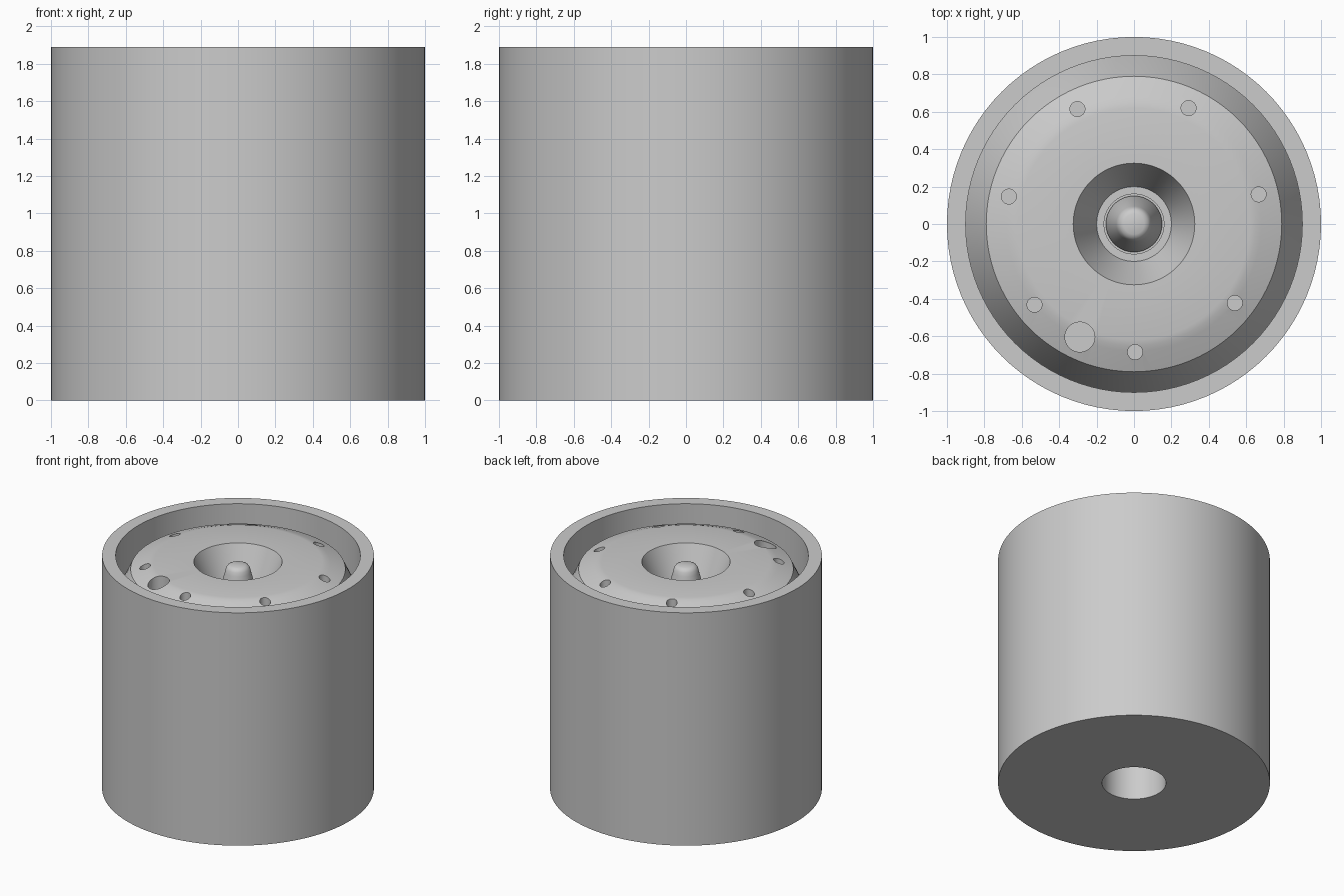
import bpy, bmesh, math
from mathutils import Matrix, Vector

cube = bpy.data.objects.get("Cube")
if cube:
    bpy.data.objects.remove(cube, do_unlink=True)

grey = bpy.data.materials.new("plain grey")
grey.use_nodes = True
colour = (0.6, 0.6, 0.6, 1)
grey.diffuse_color = colour
grey.node_tree.nodes["Principled BSDF"].inputs["Base Color"].default_value = colour

SEGMENTS = 96


def add_object(name, bm):
    bmesh.ops.recalc_face_normals(bm, faces=bm.faces)
    mesh = bpy.data.meshes.new(name)
    bm.to_mesh(mesh)
    bm.free()
    mesh.materials.append(grey)
    obj = bpy.data.objects.new(name, mesh)
    bpy.context.collection.objects.link(obj)
    return obj


def lathe(name, profile):
    """Spin a closed (radius, height) outline around z."""
    bm = bmesh.new()
    verts = [bm.verts.new((r, 0, z)) for r, z in profile]
    edges = [bm.edges.new((v, verts[i - 1])) for i, v in enumerate(verts)]
    bmesh.ops.spin(bm, geom=verts + edges, cent=(0, 0, 0), axis=(0, 0, 1),
                   angle=math.tau, steps=SEGMENTS, use_merge=True)
    bmesh.ops.remove_doubles(bm, verts=bm.verts, dist=1e-4)
    return add_object(name, bm)


def smooth(obj):
    bpy.ops.object.select_all(action="DESELECT")
    obj.select_set(True)
    bpy.context.view_layer.objects.active = obj
    bpy.ops.object.shade_smooth_by_angle(angle=math.radians(30))


# Thick outer shell, bored through from below
housing = lathe("housing", [(0.235, 0), (1, 0), (1, 1.89), (0.9, 1.89),
                            (0.9, 1.5), (0.235, 1.5)])

# Domed plate with a sloping rim and a central funnel
face_plate = lathe("face_plate", [
    (0, 1.45), (0.92, 1.45), (0.92, 1.5), (0.9, 1.55), (0.79, 1.78),
    (0.68, 1.824), (0.65, 1.834), (0.62, 1.84), (0.325, 1.84), (0.2, 1.55),
    (0.16, 1.55), (0.16, 1.53), (0, 1.53)])

# Tapered peg with a rounded tip
centre_peg = lathe("centre_peg", [
    (0, 1.5), (0.15, 1.5), (0.15, 1.55), (0.095, 1.76), (0.088, 1.79),
    (0.075, 1.808), (0.055, 1.818), (0, 1.82)])

# Ring of seven small holes and one larger hole
holes = [(0.685, math.radians(-89.5) + i * math.tau / 7, 0.04) for i in range(7)]
holes.append((0.67, math.radians(244.4), 0.08))
bm = bmesh.new()
for distance, angle, radius in holes:
    centre = Vector((distance * math.cos(angle), distance * math.sin(angle), 1.82))
    bmesh.ops.create_cone(bm, cap_ends=True, segments=32, radius1=radius,
                          radius2=radius, depth=0.24,
                          matrix=Matrix.Translation(centre))
cutter = add_object("hole_cutter", bm)
cutter.hide_render = True

# Apply the cut so the plate can be shaded cleanly
cut = face_plate.modifiers.new("holes", "BOOLEAN")
cut.operation = "DIFFERENCE"
cut.solver = "EXACT"
cut.object = cutter
bpy.context.view_layer.objects.active = face_plate
bpy.ops.object.modifier_apply(modifier=cut.name)
bpy.data.objects.remove(cutter, do_unlink=True)

for part in (housing, face_plate, centre_peg):
    smooth(part)
